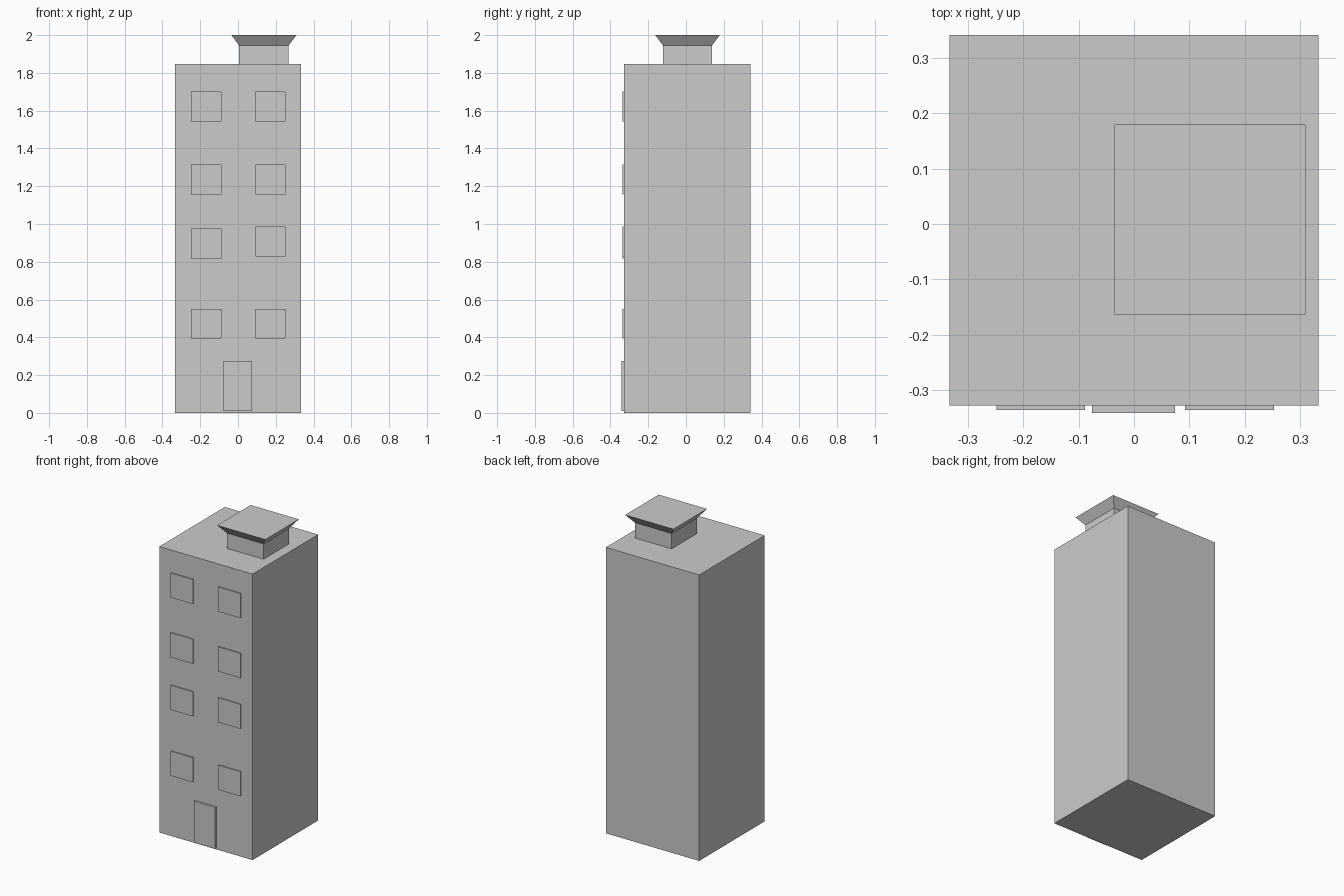
import bpy, bmesh

if "Cube" in bpy.data.objects:
    bpy.data.objects.remove(bpy.data.objects["Cube"])


def box(name, x, y, z, flare=0.0):
    """Box from ranges; flare pushes the top edges outwards."""
    bm = bmesh.new()
    bmesh.ops.create_cube(bm, size=1)
    for v in bm.verts:
        top = v.co.z > 0
        grow = flare if top else 0
        sx, sy = (1 if v.co.x > 0 else -1), (1 if v.co.y > 0 else -1)
        v.co = (x[sx > 0] + sx * grow, y[sy > 0] + sy * grow, z[top])
    mesh = bpy.data.meshes.new(name)
    bm.to_mesh(mesh)
    bm.free()
    obj = bpy.data.objects.new(name, mesh)
    bpy.context.collection.objects.link(obj)
    return obj


FRONT = -0.327

# Main tower
box("tower_body", (-0.333, 0.333), (FRONT, 0.341), (0, 1.846))

# Rooftop hut with flared cap
hut_x, hut_y = (0.006, 0.268), (-0.122, 0.138)
box("roof_hut", hut_x, hut_y, (1.846, 1.945))
box("roof_cap", hut_x, hut_y, (1.945, 2.0), flare=0.041)

# Window columns, with slightly uneven rows
columns = {
    "left": ((-0.248, -0.088), (0.393, 0.818, 1.157, 1.543)),
    "right": ((0.092, 0.252), (0.393, 0.828, 1.157, 1.543)),
}
for side, (xs, rows) in columns.items():
    for i, z in enumerate(rows):
        box(f"window_{side}_{i + 1}", xs, (-0.335, FRONT + 0.005), (z, z + 0.158))

# Front door
box("door", (-0.076, 0.074), (-0.341, FRONT + 0.005), (0.009, 0.276))
